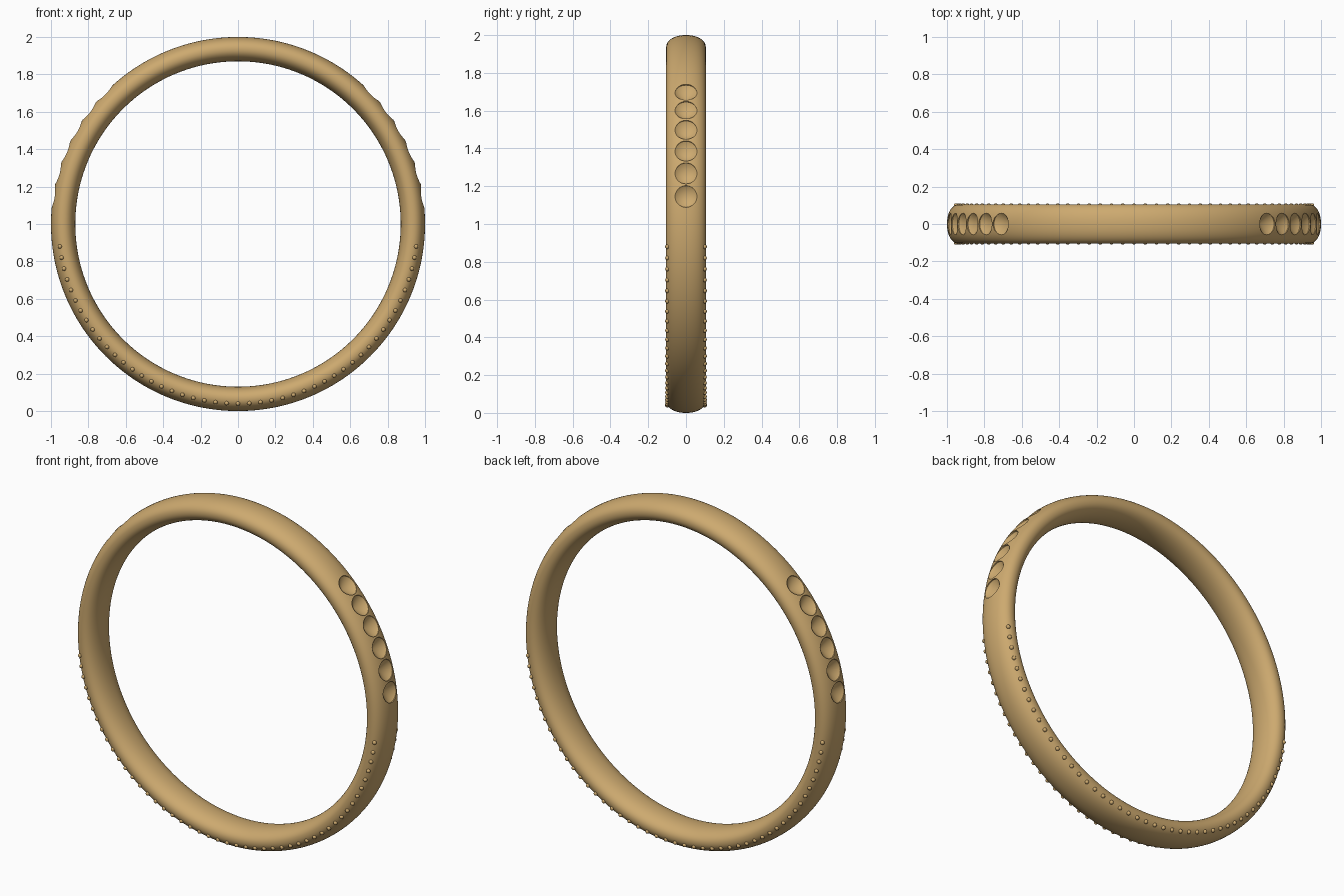
import bpy, bmesh
from math import sin, cos, pi, radians, copysign
from mathutils import Matrix, Vector

if "Cube" in bpy.data.objects:
    bpy.data.objects.remove(bpy.data.objects["Cube"])

CENTRE = Vector((0, 0, 1))
gold = bpy.data.materials.new("gold")
gold.diffuse_color = (0.61, 0.40, 0.16, 1)
gold.use_nodes = True
gold.node_tree.nodes["Principled BSDF"].inputs["Base Color"].default_value = gold.diffuse_color


def make_object(name, bm):
    bmesh.ops.recalc_face_normals(bm, faces=bm.faces[:])
    mesh = bpy.data.meshes.new(name)
    bm.to_mesh(mesh)
    bm.free()
    ob = bpy.data.objects.new(name, mesh)
    bpy.context.collection.objects.link(ob)
    mesh.materials.append(gold)
    return ob


def smooth(ob, angle=30):
    bpy.ops.object.select_all(action='DESELECT')
    ob.select_set(True)
    bpy.context.view_layer.objects.active = ob
    bpy.ops.object.shade_smooth_by_angle(angle=radians(angle))


def bridge(bm, rings, close):
    n = len(rings[0])
    last = len(rings) if close else len(rings) - 1
    for i in range(last):
        a, b = rings[i], rings[(i + 1) % len(rings)]
        for j in range(n):
            k = (j + 1) % n
            bm.faces.new((a[j], a[k], b[k], b[j]))


# band: rounded oval cross-section swept around the y axis
MID_R, HALF_R, HALF_Y, POWER = 0.935, 0.065, 0.105, 2.15


def profile(t):
    c, s = cos(t), sin(t)
    e = 2 / POWER
    return (MID_R + HALF_R * copysign(abs(c) ** e, c),
            HALF_Y * copysign(abs(s) ** e, s))


bm = bmesh.new()
section = [profile(2 * pi * i / 48) for i in range(48)]
rings = []
for i in range(200):
    a = 2 * pi * i / 200
    rings.append([bm.verts.new(CENTRE + Vector((r * cos(a), y, r * sin(a))))
                  for r, y in section])
bridge(bm, rings, True)
band = make_object("band", bm)

# gem seats: six conical pits on each upper shoulder
bm = bmesh.new()
for side in (1, -1):
    for i in range(6):
        a = radians(8.4 + 7.2 * i)
        out = Vector((side * cos(a), 0, sin(a)))
        across = Vector((0, 1, 0))
        along = out.cross(across)

        def point(r, h, t):
            return CENTRE + out * h + (across * cos(t) + along * sin(t)) * r

        pit = [[bm.verts.new(point(r, h, 2 * pi * j / 32)) for j in range(32)]
               for r, h in ((0.058, 0.991), (0.058, 1.05))]
        bridge(bm, pit, False)
        bm.faces.new(pit[1])
        tip = bm.verts.new(CENTRE + out * 0.945)
        for j in range(32):
            bm.faces.new((pit[0][j], pit[0][(j + 1) % 32], tip))
cutter = make_object("seat_cutter", bm)
cutter.hide_render = True

cut = band.modifiers.new("seats", 'BOOLEAN')
cut.operation = 'DIFFERENCE'
cut.solver = 'EXACT'
cut.object = cutter
bpy.context.view_layer.objects.active = band
bpy.ops.object.modifier_apply(modifier=cut.name)
bpy.data.objects.remove(cutter, do_unlink=True)
smooth(band)

# beading: a row of tiny balls along the lower half of each face
for name, side in (("front_beads", -1), ("back_beads", 1)):
    bm = bmesh.new()
    for i in range(-23, 24):
        a = radians(-90 + 3.6 * i)
        pos = CENTRE + Vector((0.96 * cos(a), side * 0.099, 0.96 * sin(a)))
        bmesh.ops.create_uvsphere(bm, u_segments=12, v_segments=8, radius=0.0115,
                                  matrix=Matrix.Translation(pos))
    smooth(make_object(name, bm), 60)
